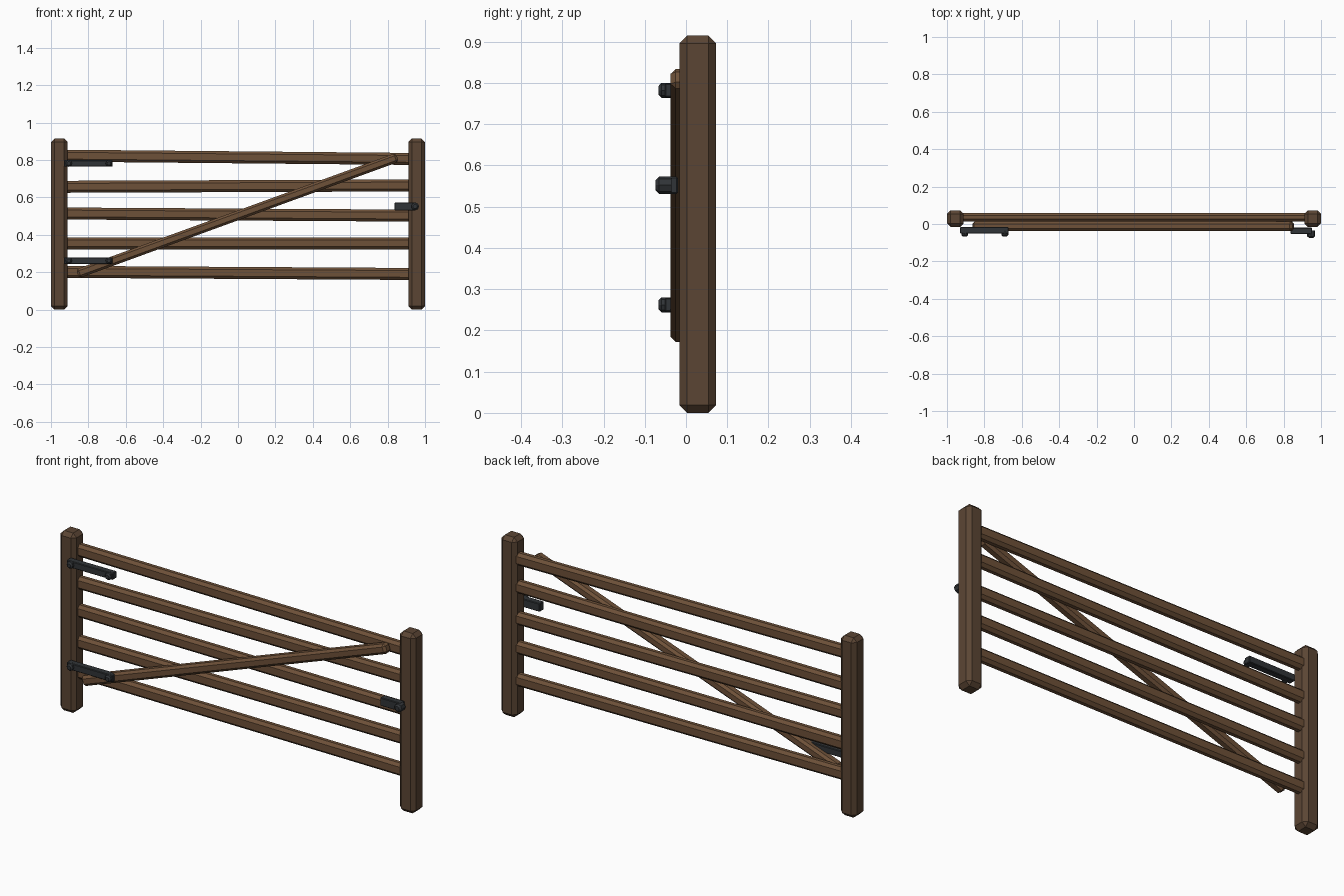
import bpy, bmesh, math
from mathutils import Matrix

if "Cube" in bpy.data.objects:
    bpy.data.objects.remove(bpy.data.objects["Cube"])


def material(name, rgb):
    m = bpy.data.materials.new(name)
    m.diffuse_color = (*rgb, 1)
    m.use_nodes = True
    m.node_tree.nodes["Principled BSDF"].inputs["Base Color"].default_value = m.diffuse_color
    return m


POST = material("post_wood", (0.105, 0.06, 0.034))
RAIL = material("rail_wood", (0.155, 0.082, 0.04))
IRON = material("iron", (0.03, 0.034, 0.038))


def finish(bm, name, mat):
    me = bpy.data.meshes.new(name)
    bm.to_mesh(me)
    bm.free()
    me.materials.append(mat)
    ob = bpy.data.objects.new(name, me)
    bpy.context.collection.objects.link(ob)
    return ob


def block(name, loc, size, bevel, mat, tilt=0.0):
    """Chamfered box; tilt raises its +x end."""
    bm = bmesh.new()
    bmesh.ops.create_cube(bm, size=1)
    bmesh.ops.scale(bm, vec=size, verts=bm.verts)
    if bevel:
        bmesh.ops.bevel(bm, geom=bm.edges[:], offset=bevel, segments=1,
                        profile=0.5, affect='EDGES')
    ob = finish(bm, name, mat)
    ob.location = loc
    ob.rotation_euler = (0, -tilt, 0)
    return ob


def bolt(name, x, z, y_back, y_front, r):
    """Eight-sided bolt head pointing to the front, chamfered at its face."""
    bm = bmesh.new()
    depth = y_back - y_front
    bmesh.ops.create_cone(bm, cap_ends=True, segments=8, radius1=r, radius2=r,
                          depth=depth,
                          matrix=Matrix.Rotation(math.pi / 2, 4, 'X'))
    rim = [e for e in bm.edges
           if all(v.co.y < 0 for v in e.verts)]
    bmesh.ops.bevel(bm, geom=rim, offset=r * 0.4, segments=1,
                    profile=0.5, affect='EDGES')
    ob = finish(bm, name, IRON)
    ob.location = (x, (y_back + y_front) / 2, z)
    return ob


# Posts
for side, s in (("left", -1), ("right", 1)):
    block(f"{side}_post", (s * 0.9555, 0.0285, 0.4575), (0.089, 0.089, 0.915),
          0.019, POST)

# Slightly uneven rails: height at the left and right ends
for i, (zl, zr) in enumerate([(0.202, 0.191), (0.355, 0.355), (0.514, 0.503),
                              (0.657, 0.664), (0.823, 0.806)]):
    block(f"rail_{i + 1}", (0, 0.036, (zl + zr) / 2), (1.87, 0.046, 0.064),
          0.014, RAIL, math.atan2(zr - zl, 1.83))

# Diagonal brace
block("brace", (-0.003, -0.012, 0.503), (1.82, 0.05, 0.05), 0.012, RAIL,
      math.radians(20.0))

# Strap hinges with bolts
for label, z in (("lower", 0.262), ("upper", 0.782)):
    block(f"{label}_hinge", (-0.80, -0.034, z), (0.26, 0.034, 0.034), 0.003, IRON)
    for j, x in enumerate((-0.905, -0.69)):
        bolt(f"{label}_hinge_bolt_{j + 1}", x, z, -0.035, -0.067, 0.018)

# Latch with bolt
block("latch", (0.895, -0.037, 0.552), (0.115, 0.034, 0.042), 0.003, IRON)
bolt("latch_bolt", 0.947, 0.552, -0.035, -0.074, 0.021)
